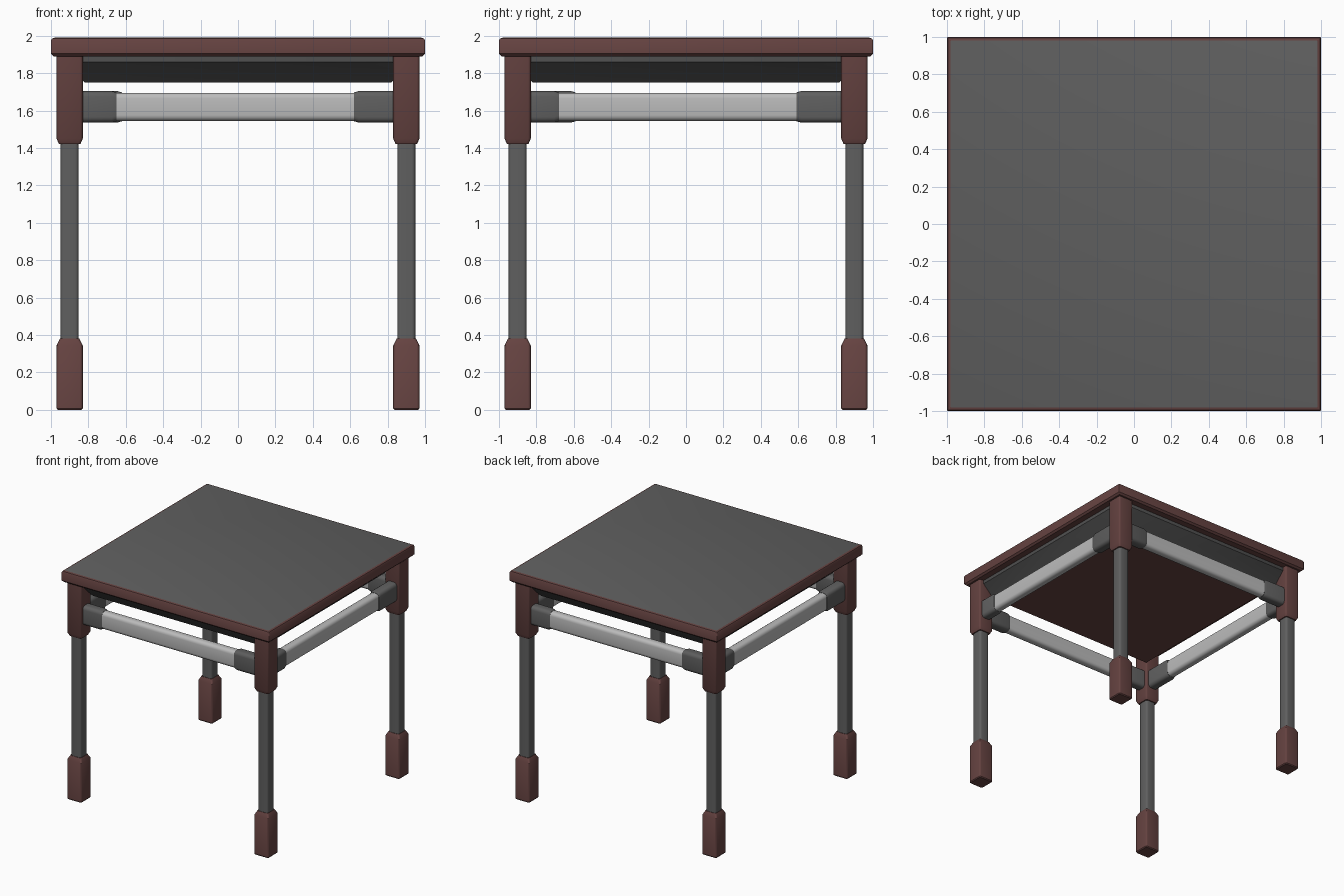
import bpy, bmesh, math
from mathutils import Matrix, Vector

if "Cube" in bpy.data.objects:
    bpy.data.objects.remove(bpy.data.objects["Cube"])


def material(name, rgb):
    m = bpy.data.materials.new(name)
    m.diffuse_color = (*rgb, 1)
    m.use_nodes = True
    m.node_tree.nodes["Principled BSDF"].inputs["Base Color"].default_value = m.diffuse_color
    return m


MAROON = material("maroon", (0.13, 0.055, 0.052))
GREY = material("dark_grey", (0.115, 0.115, 0.115))
LIGHT = material("light_grey", (0.5, 0.5, 0.5))
SHADE = material("apron_grey", (0.08, 0.08, 0.08))


def ring(a, b, r, seg=3):
    """Rounded rectangle outline with half sizes a, b and corner radius r."""
    pts = []
    for k, (sx, sy) in enumerate([(1, 1), (-1, 1), (-1, -1), (1, -1)]):
        for i in range(seg + 1):
            t = math.radians(90 * k + 90 * i / seg)
            pts.append((sx * (a - r) + r * math.cos(t), sy * (b - r) + r * math.sin(t)))
    return pts


def loft(name, sections, mats, matrix=Matrix(), end_mat=0, start_mat=0, seg=3):
    """Skin through (z, half_x, half_y, radius) sections, capped at both ends."""
    bm = bmesh.new()
    rings = [[bm.verts.new(matrix @ Vector((x, y, z))) for x, y in ring(a, b, r, seg)]
             for z, a, b, r in sections]
    n = len(rings[0])
    for lo, hi in zip(rings, rings[1:]):
        for i in range(n):
            j = (i + 1) % n
            bm.faces.new((lo[i], lo[j], hi[j], hi[i]))
    bm.faces.new(rings[0][::-1]).material_index = start_mat
    bm.faces.new(rings[-1]).material_index = end_mat
    bmesh.ops.recalc_face_normals(bm, faces=bm.faces)
    me = bpy.data.meshes.new(name)
    bm.to_mesh(me)
    bm.free()
    for m in mats:
        me.materials.append(m)
    ob = bpy.data.objects.new(name, me)
    bpy.context.collection.objects.link(ob)
    bpy.context.view_layer.objects.active = ob
    bpy.ops.object.select_all(action='DESELECT')
    ob.select_set(True)
    bpy.ops.object.shade_smooth_by_angle(angle=math.radians(31))


# Table top: maroon edge with a grey surface
loft("table_top", [(1.89, 0.985, 0.985, 0.004), (1.905, 1, 1, 0.006),
                   (1.975, 1, 1, 0.006), (1.985, 0.995, 0.995, 0.005),
                   (1.99, 0.98, 0.98, 0.003)], [MAROON, GREY], end_mat=1)

# Sloped apron under the top, with a maroon underside
loft("apron", [(1.75, 0.82, 0.82, 0.003), (1.86, 0.93, 0.93, 0.003),
               (1.9, 0.93, 0.93, 0.003)], [SHADE, MAROON], start_mat=1)

# Legs: foot, shaft and upper block
for sx, side in ((-1, "left"), (1, "right")):
    for sy, end in ((-1, "front"), (1, "back")):
        at = Matrix.Translation((0.9 * sx, 0.9 * sy, 0))
        tag = f"{end}_{side}"
        loft(f"{tag}_foot", [(0, 0.064, 0.064, 0.01), (0.008, 0.07, 0.07, 0.014),
                             (0.345, 0.07, 0.07, 0.014), (0.38, 0.052, 0.052, 0.016)],
             [MAROON], at)
        loft(f"{tag}_shaft", [(0.36, 0.048, 0.048, 0.018), (1.44, 0.048, 0.048, 0.018)],
             [GREY], at)
        loft(f"{tag}_block", [(1.42, 0.057, 0.057, 0.014), (1.45, 0.07, 0.07, 0.014),
                              (1.9, 0.07, 0.07, 0.014)], [MAROON], at)

# Stretchers: light bar between two thicker end sleeves, lengths differ per side
SIDES = [("front", -0.65, 0.62), ("right", -0.68, 0.59),
         ("back", -0.65, 0.62), ("left", -0.68, 0.59)]
for k, (tag, x0, x1) in enumerate(SIDES):
    # local z runs along the bar, local x is up
    along = Matrix(((0, 0, 1, 0), (0, 1, 0, -0.9), (1, 0, 0, 1.62), (0, 0, 0, 1)))
    place = Matrix.Rotation(math.radians(90 * k), 4, 'Z') @ along
    loft(f"{tag}_stretcher", [(x0 - 0.02, 0.075, 0.04, 0.03), (x1 + 0.02, 0.075, 0.04, 0.03)],
         [LIGHT], place, seg=4)
    for end, inner, s in (("left", x0, -1), ("right", x1, 1)):
        loft(f"{tag}_stretcher_{end}_sleeve",
             [(inner, 0.077, 0.042, 0.03), (inner + 0.025 * s, 0.084, 0.048, 0.03),
              (0.85 * s, 0.084, 0.048, 0.03)], [GREY], place, seg=4)
